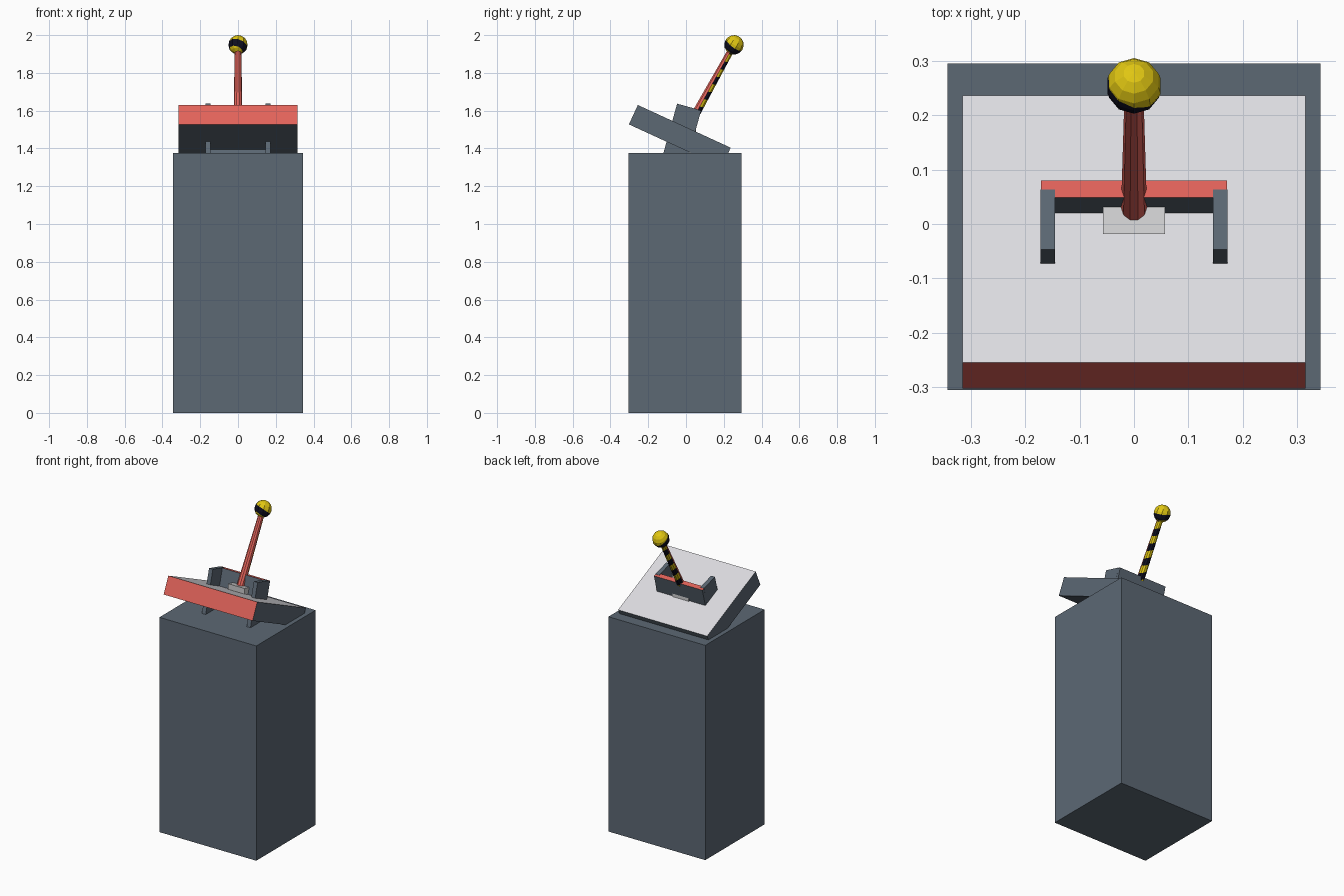
import bpy, bmesh, math
from mathutils import Matrix, Vector

if "Cube" in bpy.data.objects:
    bpy.data.objects.remove(bpy.data.objects["Cube"])


def mat(name, r, g, b):
    m = bpy.data.materials.new(name)
    lin = [((c / 255 + 0.055) / 1.055) ** 2.4 if c > 10 else c / 255 / 12.92 for c in (r, g, b)]
    m.diffuse_color = (*lin, 1)
    m.use_nodes = True
    m.node_tree.nodes["Principled BSDF"].inputs["Base Color"].default_value = m.diffuse_color
    return m


SLATE = mat("slate", 92, 104, 116)
RED = mat("red", 226, 99, 90)
WHITE = mat("panel_white", 220, 219, 224)
GREY = mat("light_grey", 207, 207, 208)
YELLOW = mat("yellow", 224, 198, 18)
BLACK = mat("black", 14, 14, 32)


def finish(name, bm, mats, rule=None):
    bm.normal_update()
    if rule:
        for f in bm.faces:
            f.material_index = rule(f)
    me = bpy.data.meshes.new(name)
    bm.to_mesh(me)
    bm.free()
    for m in mats:
        me.materials.append(m)
    ob = bpy.data.objects.new(name, me)
    bpy.context.collection.objects.link(ob)
    return ob


def prism(name, pts, x0, x1, mats, rule=None):
    """Extrude a (y, z) side profile along x."""
    bm = bmesh.new()
    face = bm.faces.new([bm.verts.new((x0, y, z)) for y, z in pts])
    ext = bmesh.ops.extrude_face_region(bm, geom=[face])
    new = [v for v in ext["geom"] if isinstance(v, bmesh.types.BMVert)]
    bmesh.ops.translate(bm, verts=new, vec=(x1 - x0, 0, 0))
    bmesh.ops.recalc_face_normals(bm, faces=bm.faces)
    return finish(name, bm, mats, rule)


def slab(corner, angle, d0, d1, top, depth):
    """Side profile of a box whose top slopes down to the back by angle."""
    c, s = math.cos(angle), math.sin(angle)
    y, z = corner
    return [(y + a * c - h * s, z - a * s - h * c)
            for a, h in ((d0, top), (d1, top), (d1, depth), (d0, depth))]


def cut(bm, points, normal):
    for p in points:
        bmesh.ops.bisect_plane(bm, geom=bm.verts[:] + bm.edges[:] + bm.faces[:],
                               plane_co=p, plane_no=normal)


# Pedestal
prism("pedestal", [(-0.305, 0), (0.295, 0), (0.295, 1.375), (-0.305, 1.375)], -0.343, 0.343, [SLATE])

# Sloping control panel: white top, red front edge
prism("control_panel", slab((-0.255, 1.63), math.radians(24.7), 0, 0.541, 0, 0.113), -0.315, 0.315,
      [SLATE, WHITE, RED],
      lambda f: 1 if f.normal.z > 0.8 else 2 if f.normal.y < -0.7 else 0)

# Bracket: two arms and a rear wall with a red top, running down through the panel
LEAN = math.radians(15.5)
for side, x0 in (("left", -0.172), ("right", 0.145)):
    prism(f"bracket_arm_{side}", slab((-0.047, 1.637), LEAN, 0, 0.115, 0, 0.30), x0, x0 + 0.027, [SLATE])
prism("bracket_wall", slab((-0.047, 1.637), LEAN, 0.1, 0.132, 0.002, 0.30), -0.1715, 0.1715,
      [SLATE, RED], lambda f: 1 if f.normal.z > 0.9 else 0)

# Lever base block
prism("lever_base", [(-0.018, 1.48), (0.054, 1.46), (0.054, 1.54), (-0.018, 1.557)], -0.057, 0.057, [GREY])

# Lever rod: red front half, diagonal hazard stripes on the back half
PLACE = Matrix.Translation((0, 0.254, 1.9485)) @ Matrix.Rotation(math.radians(-29), 4, 'X')
LENGTH, STEP = 0.475, 0.045
slant = Vector((0.6, 0, 1))
bm = bmesh.new()
bmesh.ops.create_cone(bm, cap_ends=True, segments=10, radius1=0.024, radius2=0.017, depth=LENGTH,
                      matrix=Matrix.Translation((0, 0, -LENGTH / 2)) @ Matrix.Rotation(math.radians(18), 4, 'Z'))
cut(bm, [(0, 0, -i * STEP) for i in range(11)], slant)
rod = finish("lever_rod", bm, [RED, YELLOW, BLACK],
             lambda f: 0 if f.normal.y < 0.1 else
             1 + math.floor(f.calc_center_median().dot(slant) / STEP) % 2)
rod.matrix_world = PLACE

# Lever knob: yellow ball with a black diagonal band
R = 0.0515
band = Vector((0.3, 0.6, 0.8))
bm = bmesh.new()
bmesh.ops.create_uvsphere(bm, u_segments=10, v_segments=8, radius=R,
                          matrix=Matrix.Rotation(math.radians(-29), 4, 'X'))
cut(bm, [band * (k * R / band.length_squared) for k in (-0.72, 0.0)], band)
knob = finish("lever_knob", bm, [YELLOW, BLACK],
              lambda f: int(-0.72 < f.calc_center_median().dot(band) / R < 0))
knob.location = PLACE.translation
